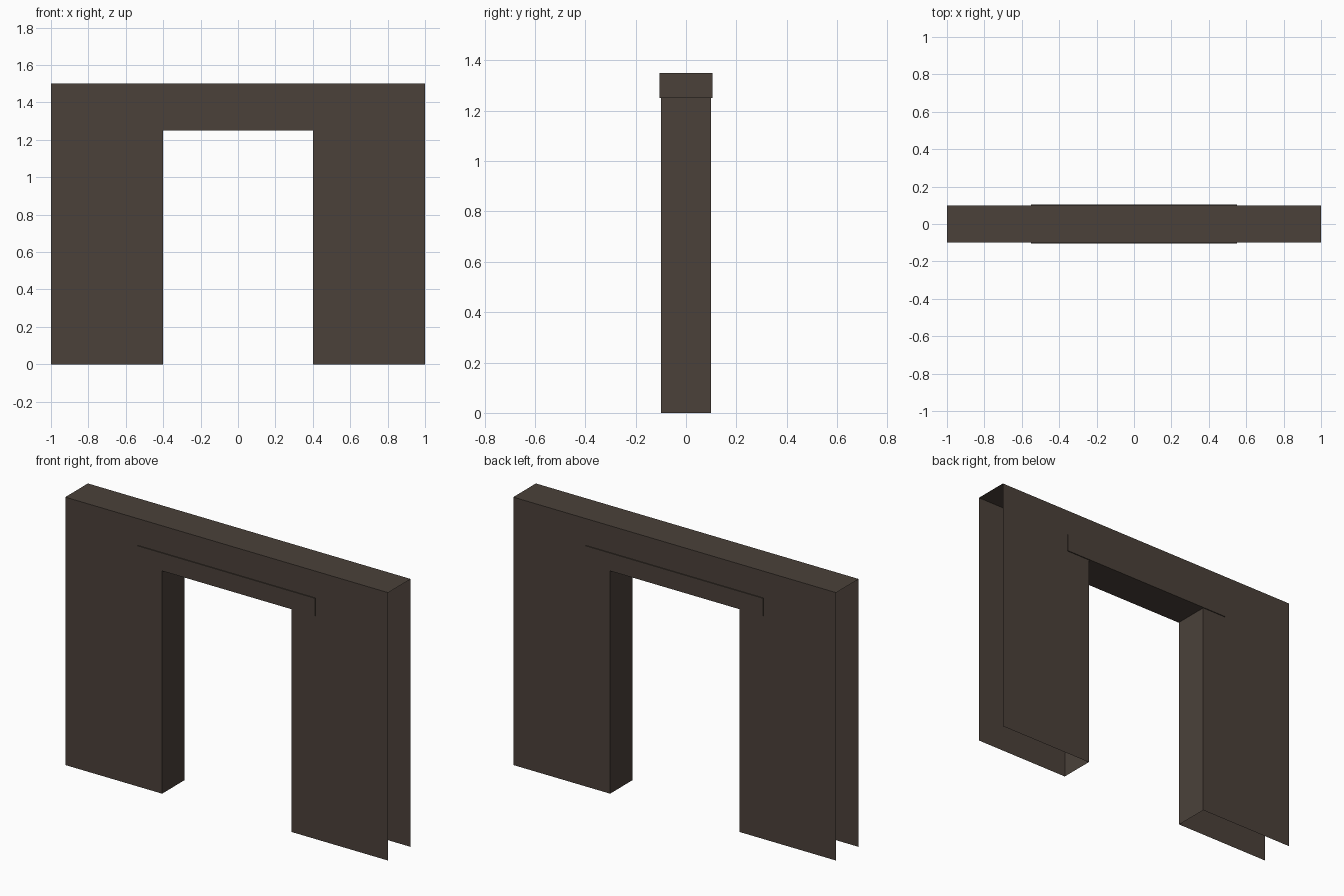
import bpy
import bmesh

if "Cube" in bpy.data.objects:
    bpy.data.objects.remove(bpy.data.objects["Cube"])

HALF_W, HALF_D, HEIGHT = 1.0, 0.10, 1.5
DOOR_X, DOOR_Z = 0.4, 1.25

stone = bpy.data.materials.new("dark brown")
stone.diffuse_color = (0.07, 0.053, 0.042, 1.0)
stone.use_nodes = True
stone.node_tree.nodes["Principled BSDF"].inputs["Base Color"].default_value = stone.diffuse_color


def add_object(name, bm):
    mesh = bpy.data.meshes.new(name)
    bm.to_mesh(mesh)
    bm.free()
    mesh.materials.append(stone)
    obj = bpy.data.objects.new(name, mesh)
    bpy.context.collection.objects.link(obj)
    return obj


# Doorway wall: front and back sheets joined by the top and the jambs.
# The two outer ends and the feet stay open so the piece can tile.
half = [(DOOR_X, 0), (HALF_W, 0), (HALF_W, HEIGHT)]
half_top = [(DOOR_X, DOOR_Z)]
outline = half + [(-x, z) for x, z in reversed(half)]
outline += [(-x, z) for x, z in half_top] + half_top

bm = bmesh.new()
front = [bm.verts.new((x, -HALF_D, z)) for x, z in outline]
back = [bm.verts.new((x, HALF_D, z)) for x, z in outline]
bm.faces.new(front)
bm.faces.new(back[::-1])
for i in (2, 5, 7):  # top, left jamb, right jamb
    j = (i + 1) % len(outline)
    bm.faces.new((front[j], front[i], back[i], back[j]))
add_object("doorway_wall", bm)

# Lintel: a beam over the opening, standing slightly proud of both sides
bm = bmesh.new()
bmesh.ops.create_cube(bm, size=1.0)
bmesh.ops.scale(bm, vec=(1.1, 0.21, 0.1), verts=bm.verts)
bmesh.ops.translate(bm, vec=(0, 0, DOOR_Z + 0.05), verts=bm.verts)
add_object("lintel", bm)
